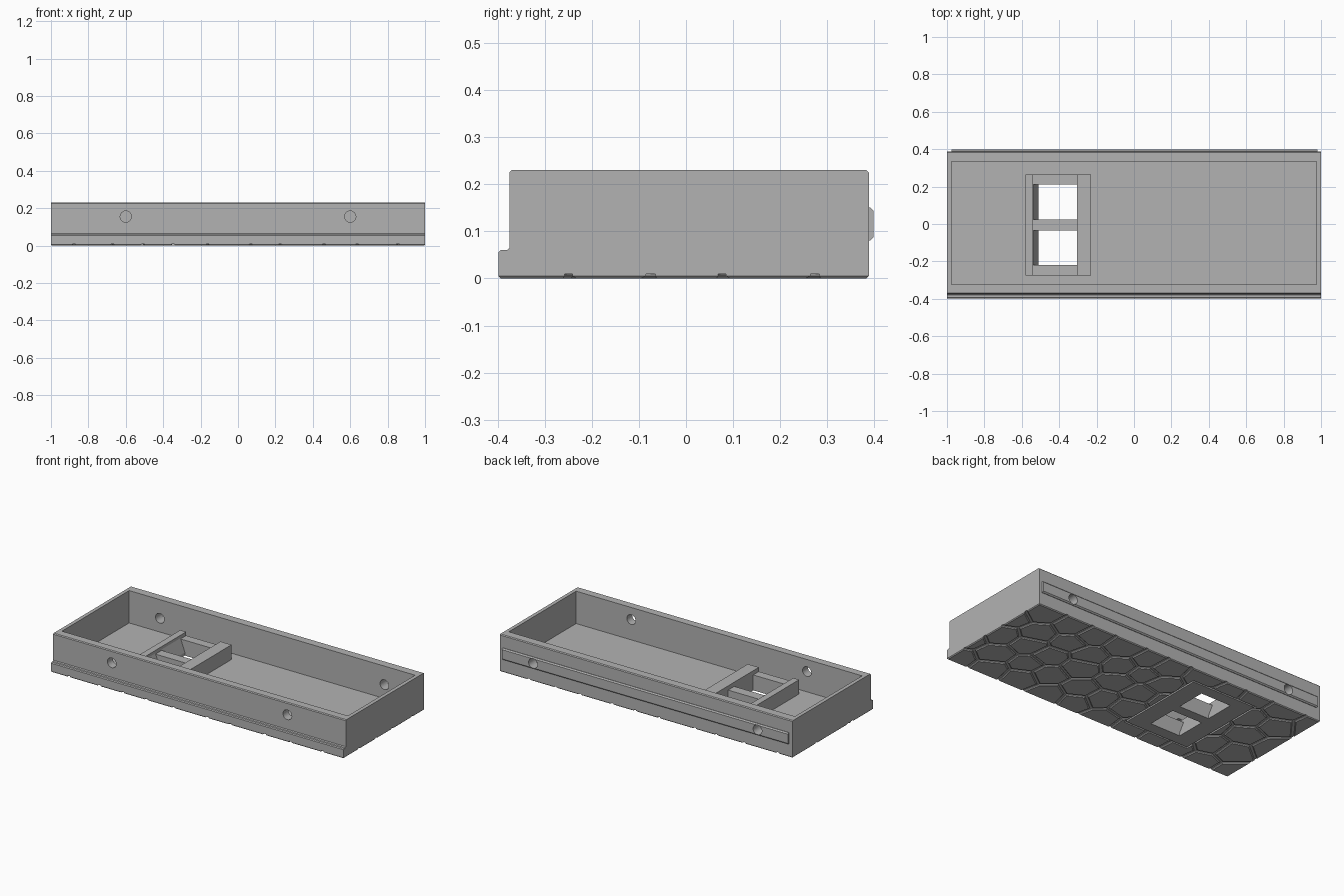
import bpy, bmesh, math, random
from mathutils import Vector, Matrix

cube = bpy.data.objects.get("Cube")
if cube:
    bpy.data.objects.remove(cube, do_unlink=True)

grey = bpy.data.materials.new("matte_grey")
grey.use_nodes = True
colour = (0.45, 0.45, 0.45, 1)
grey.diffuse_color = colour
grey.node_tree.nodes["Principled BSDF"].inputs["Base Color"].default_value = colour


def finish(name, bm):
    bmesh.ops.recalc_face_normals(bm, faces=bm.faces)
    mesh = bpy.data.meshes.new(name)
    bm.to_mesh(mesh)
    bm.free()
    mesh.materials.append(grey)
    ob = bpy.data.objects.new(name, mesh)
    bpy.context.collection.objects.link(ob)
    return ob


def box(name, x0, x1, y0, y1, z0, z1):
    bm = bmesh.new()
    size = Matrix.Diagonal((x1 - x0, y1 - y0, z1 - z0, 1))
    mid = Matrix.Translation(((x0 + x1) / 2, (y0 + y1) / 2, (z0 + z1) / 2))
    bmesh.ops.create_cube(bm, size=1, matrix=mid @ size)
    return finish(name, bm)


def extrude(name, points, direction):
    bm = bmesh.new()
    face = bm.faces.new([bm.verts.new(p) for p in points])
    made = bmesh.ops.extrude_face_region(bm, geom=[face])["geom"]
    bmesh.ops.translate(bm, vec=direction, verts=[v for v in made if isinstance(v, bmesh.types.BMVert)])
    return finish(name, bm)


def bore(x, y, z, radius, depth):
    bm = bmesh.new()
    bmesh.ops.create_cone(bm, cap_ends=True, segments=32, radius1=radius, radius2=radius, depth=depth,
                          matrix=Matrix.Translation((x, y, z)) @ Matrix.Rotation(math.pi / 2, 4, "X"))
    return finish("bore_cutter", bm)


def cut(target, cutters):
    for cutter in cutters:
        mod = target.modifiers.new("cut", "BOOLEAN")
        mod.operation = "DIFFERENCE"
        mod.solver = "EXACT"
        mod.object = cutter
        bpy.context.view_layer.objects.active = target
        bpy.ops.object.modifier_apply(modifier=mod.name)
        bpy.data.objects.remove(cutter, do_unlink=True)


FRONT, BACK = -0.398, 0.388
WALL, TOP, FLOOR, BASE, BEVEL = -0.375, 0.23, 0.03, 0.009, 0.005
SLOT_X = (-0.54, -0.305)
SLOTS_Y = ((-0.22, -0.035), (0.025, 0.21))


def slot_cutters():
    return [box("slot_cutter", *SLOT_X, y0, y1, -0.1, 0.05) for y0, y1 in SLOTS_Y]


# Open tray with a stepped front lip
profile = [(FRONT, BASE), (BACK, BASE), (BACK, TOP - BEVEL), (BACK - BEVEL, TOP),
           (WALL + BEVEL, TOP), (WALL, TOP - BEVEL), (WALL, 0.065), (WALL - BEVEL, 0.06),
           (FRONT + BEVEL, 0.06), (FRONT, 0.055)]
tray = extrude("tray", [(-1, y, z) for y, z in profile], (2, 0, 0))
cut(tray, [box("cavity_cutter", -0.977, 0.977, -0.323, 0.333, FLOOR, 0.5)] + slot_cutters()
    + [bore(x, WALL, 0.155, 0.03, 0.2) for x in (-0.6, 0.6)]
    + [bore(x, BACK, 0.115, 0.03, 0.2) for x in (-0.767, 0.767)])

# Chamfered rail on the back, with the same bores
rail_profile = [(BACK - 0.002, 0.08), (BACK + 0.003, 0.08), (0.398, 0.087),
                (0.398, 0.144), (BACK + 0.003, 0.151), (BACK - 0.002, 0.151)]
rail = extrude("back_rail", [(-0.975, y, z) for y, z in rail_profile], (1.955, 0, 0))
cut(rail, [bore(x, BACK, 0.115, 0.03, 0.2) for x in (-0.767, 0.767)])

# Raised socket frame around the two openings
box("socket_thin_bar", -0.58, SLOT_X[0], -0.275, 0.265, 0.02, 0.118)
box("socket_thick_bar", SLOT_X[1], -0.23, -0.275, 0.265, 0.02, 0.121)
for name, y0, y1 in (("front", -0.275, -0.22), ("middle", -0.035, 0.025), ("back", 0.21, 0.265)):
    box("socket_cross_bar_" + name, *SLOT_X, y0, y1, 0.02, 0.095)
for i, (y0, y1) in enumerate(SLOTS_Y):
    wedge = [(-0.54, 0.0), (-0.51, 0.0), (-0.51, 0.02), (-0.54, 0.1)]
    extrude("socket_ramp_%d" % i, [(x, y0, z) for x, z in wedge], (0, y1 - y0, 0))

# Plain plate under the socket
plate = box("socket_base_plate", -0.62, -0.19, -0.29, 0.28, 0, BASE + 0.002)
cut(plate, slot_cutters())


def clip(poly, point, normal):
    # Keep the part of a convex polygon behind a line
    out = []
    for a, b in zip(poly, poly[1:] + poly[:1]):
        da, db = (a - point).dot(normal), (b - point).dot(normal)
        if da <= 0:
            out.append(a)
        if da * db < 0:
            out.append(a.lerp(b, da / (da - db)))
    return out


def cell(seed, others, gap):
    lo, hi = Vector((-1 + gap, FRONT + gap)), Vector((1 - gap, BACK - gap))
    poly = [lo, Vector((hi.x, lo.y)), hi, Vector((lo.x, hi.y))]
    for other in others:
        normal = (other - seed).normalized()
        poly = clip(poly, (seed + other) / 2 - normal * (0.008 + gap), normal)
    return poly


# Irregular stone-like cells with sloped edges covering the underside
random.seed(7)
seeds = []
for row in range(5):
    for col in range(11):
        x = -0.93 + 0.19 * col + (0.095 if row % 2 else 0) - 0.04
        y = -0.325 + 0.16 * row
        seeds.append(Vector((x + random.uniform(-0.045, 0.045), y + random.uniform(-0.035, 0.035))))
bm = bmesh.new()
for seed in seeds:
    others = [s for s in seeds if s is not seed]
    outer, inner = cell(seed, others, 0), cell(seed, others, BEVEL)
    if len(outer) < 3 or len(inner) < 3:
        continue
    points = [(p.x, p.y, z) for poly, z in ((outer, BASE + 0.002), (outer, BEVEL), (inner, 0)) for p in poly]
    verts = [bm.verts.new(p) for p in points]
    bmesh.ops.convex_hull(bm, input=verts)
bmesh.ops.dissolve_limit(bm, angle_limit=0.01, verts=bm.verts, edges=bm.edges)
cells = finish("underside_cells", bm)
cut(cells, [box("plate_gap_cutter", -0.63, -0.18, -0.3, 0.29, -0.1, 0.1)])
